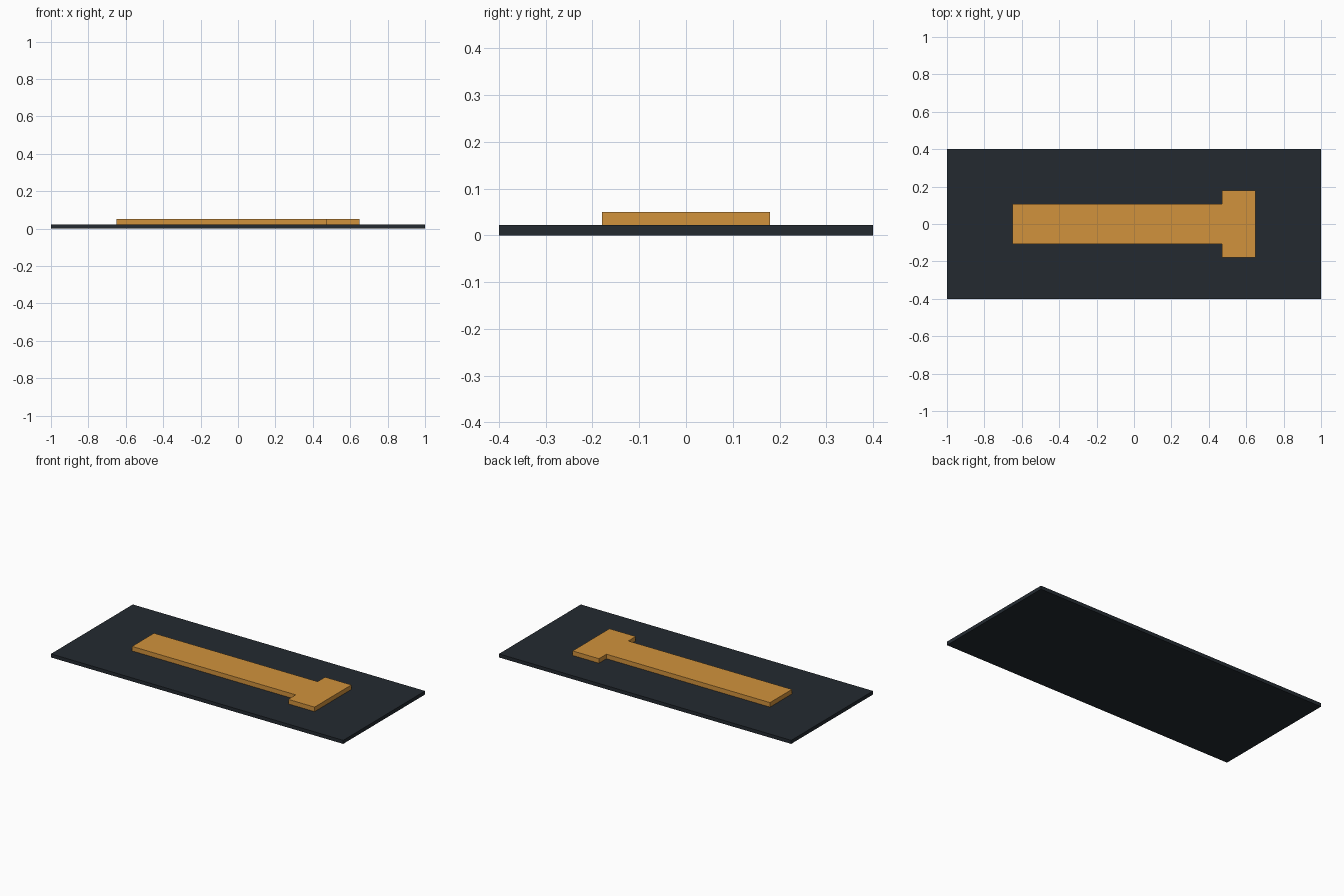
import bpy, bmesh

if "Cube" in bpy.data.objects:
    bpy.data.objects.remove(bpy.data.objects["Cube"])


def material(name, color):
    mat = bpy.data.materials.new(name)
    mat.diffuse_color = color
    mat.use_nodes = True
    mat.node_tree.nodes["Principled BSDF"].inputs["Base Color"].default_value = mat.diffuse_color
    return mat


def slab(name, outline, z0, z1, mat):
    """Extrude a counter-clockwise xy outline from z0 up to z1."""
    bm = bmesh.new()
    face = bm.faces.new([bm.verts.new((x, y, z0)) for x, y in outline])
    ext = bmesh.ops.extrude_face_region(bm, geom=[face], use_keep_orig=True)
    top = [v for v in ext["geom"] if isinstance(v, bmesh.types.BMVert)]
    bmesh.ops.translate(bm, verts=top, vec=(0, 0, z1 - z0))
    bmesh.ops.recalc_face_normals(bm, faces=bm.faces)
    mesh = bpy.data.meshes.new(name)
    bm.to_mesh(mesh)
    bm.free()
    mesh.materials.append(mat)
    obj = bpy.data.objects.new(name, mesh)
    bpy.context.collection.objects.link(obj)
    return obj


dark = material("dark_plate", (0.017, 0.023, 0.03, 1))
amber = material("amber", (0.64, 0.29, 0.046, 1))

# Backing plate
slab("base_plate", [(-1, -0.4), (1, -0.4), (1, 0.4), (-1, 0.4)], 0, 0.022, dark)

# Raised T-shaped bar: lower half outline, mirrored across y = 0
half = [(-0.65, -0.107), (0.47, -0.107), (0.47, -0.18), (0.65, -0.18)]
outline = half + [(x, -y) for x, y in reversed(half)]
slab("raised_bar", outline, 0.022, 0.05, amber)
